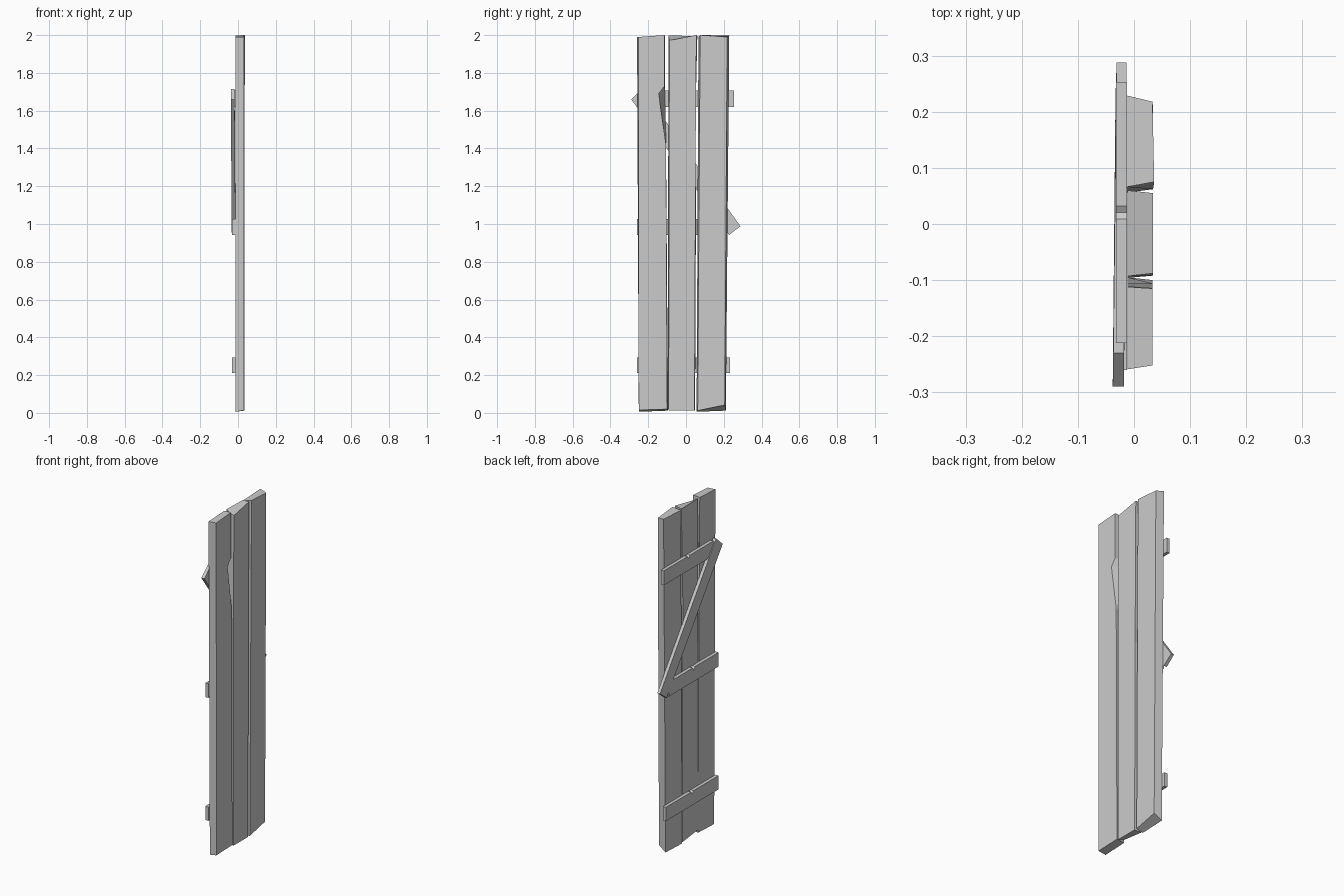
import bpy, bmesh


def slab(name, front, back, xf, xb):
    """Board between a front and a back outline of (y, z) points.
    xf / xb give the x depth of each outline, as a number or one per point."""
    n = len(front)
    xf = xf if isinstance(xf, list) else [xf] * n
    xb = xb if isinstance(xb, list) else [xb] * n
    bm = bmesh.new()
    f = [bm.verts.new((x, y, z)) for x, (y, z) in zip(xf, front)]
    b = [bm.verts.new((x, y, z)) for x, (y, z) in zip(xb, back)]
    bm.faces.new(f)
    bm.faces.new(b[::-1])
    for i in range(n):
        j = (i + 1) % n
        bm.faces.new((f[j], f[i], b[i], b[j]))
    bmesh.ops.recalc_face_normals(bm, faces=bm.faces[:])
    me = bpy.data.meshes.new(name)
    bm.to_mesh(me)
    bm.free()
    ob = bpy.data.objects.new(name, me)
    bpy.context.collection.objects.link(ob)
    return ob


# Upright planks: rough hewn, outlines run round from bottom left
slab("plank_left",
     [(-0.25, 0.015), (-0.10, 0.02), (-0.106, 1.42), (-0.145, 1.69), (-0.114, 1.73), (-0.115, 2.0), (-0.252, 1.99)],
     [(-0.247, 0.006), (-0.095, 0.012), (-0.106, 1.42), (-0.111, 1.69), (-0.111, 1.73), (-0.112, 1.997), (-0.259, 1.99)],
     0.033, -0.012)

slab("plank_middle",
     [(-0.092, 0.012), (0.045, 0.012), (0.05, 1.15), (0.05, 1.25), (0.055, 2.0), (-0.088, 1.972)],
     [(-0.096, 0.03), (0.048, 0.012), (0.053, 1.15), (0.042, 1.22), (0.06, 1.995), (-0.093, 1.998)],
     0.034, -0.012)

slab("plank_right",
     [(0.062, 0.012), (0.205, 0.042), (0.218, 1.99), (0.075, 2.0)],
     [(0.056, 0.006), (0.211, 0.012), (0.229, 1.998), (0.066, 1.99)],
     [0.034, 0.034, 0.033, 0.036], -0.013)


# Cross battens on the back, with a small chip in the upper edge
def batten(name, y0, y1, z0, z1):
    m = (y0 + y1) / 2
    inner = [(y0, z0), (y1, z0), (y1, z1), (m + 0.012, z1), (m, z1), (m - 0.012, z1), (y0, z1)]
    outer = list(inner)
    outer[4] = (m, z1 - 0.015)
    slab(name, inner, outer, -0.0125, -0.032)


batten("batten_low", -0.26, 0.234, 0.212, 0.294)
batten("batten_middle", -0.26, 0.205, 0.942, 1.026)
batten("batten_top", -0.212, 0.253, 1.62, 1.706)

# Diagonal brace leaning slightly outwards at its upper end
brace = [(-0.29, 1.66), (0.228, 0.942), (0.288, 0.988), (-0.23, 1.716)]
slab("diagonal_brace", brace, brace,
     [-0.018, -0.013, -0.013, -0.018], [-0.038, -0.033, -0.031, -0.037])
